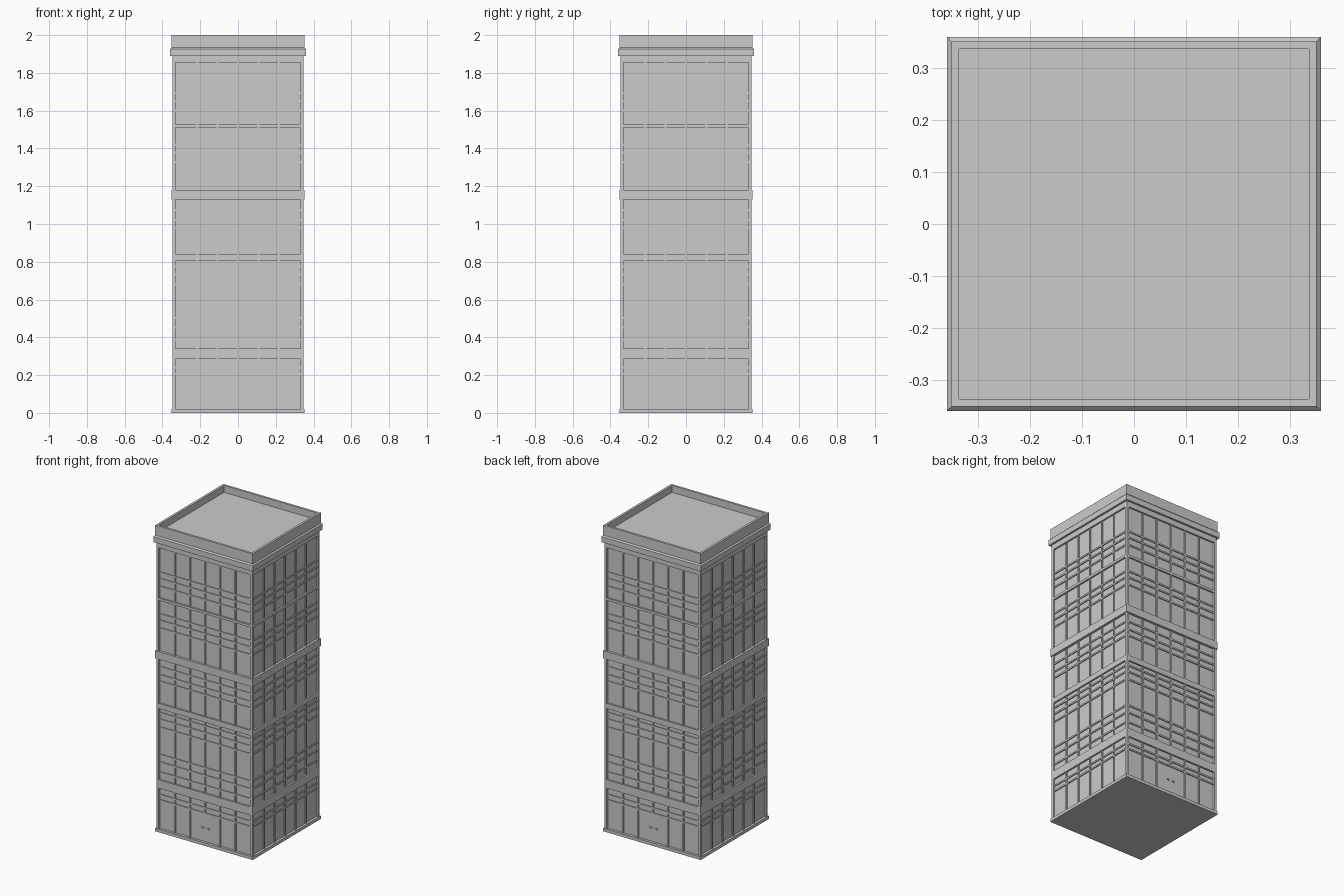
import bpy, bmesh
from math import pi
from mathutils import Matrix, Vector

if "Cube" in bpy.data.objects:
    bpy.data.objects.remove(bpy.data.objects["Cube"])


def finish(name, bm):
    bmesh.ops.recalc_face_normals(bm, faces=bm.faces)
    me = bpy.data.meshes.new(name)
    bm.to_mesh(me)
    bm.free()
    ob = bpy.data.objects.new(name, me)
    bpy.context.collection.objects.link(ob)
    return ob


def box(bm, x0, x1, y0, y1, z0, z1, turn=0.0):
    m = (Matrix.Rotation(turn, 4, 'Z')
         @ Matrix.Translation(Vector((x0 + x1, y0 + y1, z0 + z1)) / 2)
         @ Matrix.Diagonal((x1 - x0, y1 - y0, z1 - z0, 1)))
    bmesh.ops.create_cube(bm, size=1, matrix=m)


def slab(bm, r, z0, z1):
    box(bm, -r, r, -r, r, z0, z1)


def square_loft(name, profile):
    """Stack square rings of (half width, height) and cap both ends."""
    bm = bmesh.new()
    rings = [[bm.verts.new((sx * r, sy * r, z))
              for sx, sy in ((-1, -1), (1, -1), (1, 1), (-1, 1))] for r, z in profile]
    for a, b in zip(rings, rings[1:]):
        for i in range(4):
            j = (i + 1) % 4
            bm.faces.new((a[i], a[j], b[j], b[i]))
    bm.faces.new(rings[0][::-1])
    bm.faces.new(rings[-1])
    return finish(name, bm)


GLASS, BAR, WALL = 0.336, 0.343, 0.347
SIDES = [i * pi / 2 for i in range(4)]

# Window zones: bottom, top, heights of the horizontal glazing bars
ZONES = [
    (0.02, 0.285, (0.205, 0.24)),
    (0.34, 0.805, (0.387, 0.452, 0.502, 0.68, 0.732, 0.775)),
    (0.84, 1.13, (0.98, 1.022, 1.075)),
    (1.18, 1.512, (1.328, 1.378, 1.42)),
    (1.528, 1.855, (1.60, 1.65, 1.692)),
]

# Glazed core
bm = bmesh.new()
slab(bm, GLASS, 0.01, 1.88)
finish("glass_core", bm)

# Corner piers
bm = bmesh.new()
for a in SIDES:
    box(bm, 0.33, WALL, -WALL, -0.33, 0.01, 1.87, a)
finish("corner_piers", bm)

# Solid floor bands between the window zones
bm = bmesh.new()
for lower, upper in zip(ZONES, ZONES[1:]):
    slab(bm, 0.352 if upper[0] == 1.18 else WALL, lower[1], upper[0])
finish("floor_bands", bm)

# Plinth
bm = bmesh.new()
slab(bm, 0.352, 0, 0.02)
finish("plinth", bm)

# Horizontal glazing bars
bm = bmesh.new()
for _, _, bars in ZONES:
    for z in bars:
        slab(bm, BAR - 0.001, z - 0.005, z + 0.005)
finish("glazing_bars", bm)

# Vertical mullions, left out at the middle of the two entrances
bm = bmesh.new()
for s, a in enumerate(SIDES):
    for k, (z0, z1, bars) in enumerate(ZONES):
        for i in range(-2, 3):
            x = i * 0.109
            bottom = bars[0] if k == 0 and i == 0 and s % 2 == 0 else z0
            box(bm, x - 0.005, x + 0.005, -BAR, -0.33, bottom, z1, a)
finish("mullions", bm)

# Entrance door handles, front and back
bm = bmesh.new()
for a in (0, pi):
    for x in (-0.02, 0.02):
        box(bm, x - 0.008, x + 0.008, -0.342, -0.335, 0.106, 0.112, a)
finish("door_handles", bm)

# Cornice, parapet and sunken roof
square_loft("cornice_and_roof", [
    (WALL, 1.855), (WALL, 1.89), (0.36, 1.89), (0.36, 1.926), (0.352, 1.934),
    (0.352, 2.0), (0.337, 2.0), (0.337, 1.955)])
